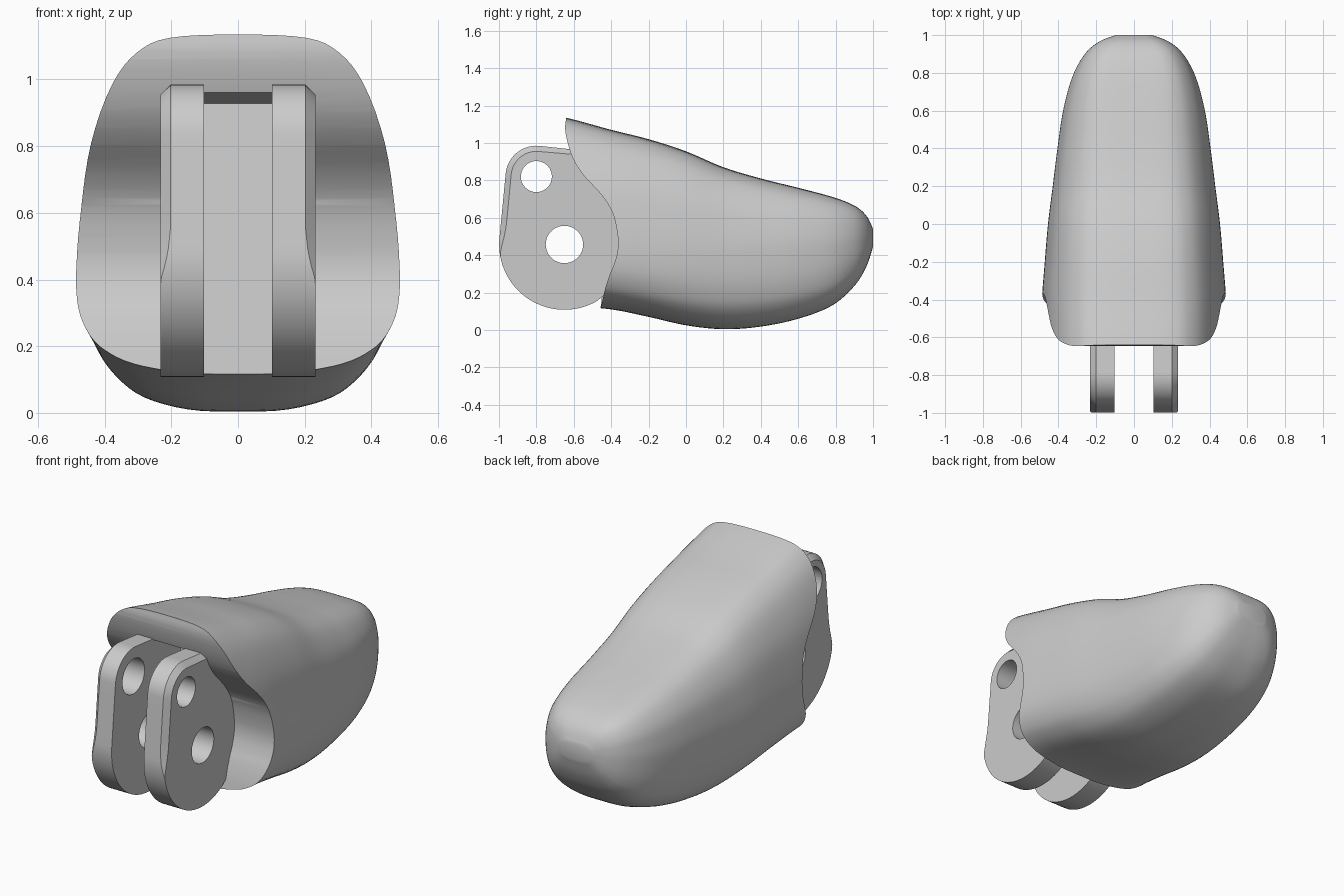
import bpy, bmesh, math
from mathutils import Vector

if "Cube" in bpy.data.objects:
    bpy.data.objects.remove(bpy.data.objects["Cube"])

grey = bpy.data.materials.new("plain_grey")
grey.use_nodes = True
grey.diffuse_color = (0.6, 0.6, 0.6, 1)
grey.node_tree.nodes["Principled BSDF"].inputs["Base Color"].default_value = (0.6, 0.6, 0.6, 1)


def spline(points, steps, closed=False):
    """Catmull-Rom curve through points of any dimension."""
    n = len(points)
    pick = (lambda i: points[i % n]) if closed else (lambda i: points[max(0, min(n - 1, i))])
    result = []
    for i in range(n if closed else n - 1):
        for k in range(steps):
            t = k / steps
            result.append(tuple(
                0.5 * (2 * b + (c - a) * t + (2 * a - 5 * b + 4 * c - d) * t ** 2
                       + (3 * b - a - 3 * c + d) * t ** 3)
                for a, b, c, d in zip(pick(i - 1), pick(i), pick(i + 1), pick(i + 2))))
    if not closed:
        result.append(tuple(points[-1]))
    return result


def ramp(value, start, end):
    return max(0, min(1, (value - start) / (end - start)))


def loft(name, rings):
    """Skin a row of equal rings and cap both ends."""
    bm = bmesh.new()
    loops = [[bm.verts.new(p) for p in ring] for ring in rings]
    count = len(loops[0])
    for a, b in zip(loops, loops[1:]):
        for i in range(count):
            j = (i + 1) % count
            bm.faces.new((a[i], a[j], b[j], b[i]))
    bm.faces.new(loops[0])
    bm.faces.new(loops[-1])
    bmesh.ops.remove_doubles(bm, verts=bm.verts, dist=0.0005)
    bmesh.ops.recalc_face_normals(bm, faces=bm.faces)
    mesh = bpy.data.meshes.new(name)
    bm.to_mesh(mesh)
    bm.free()
    obj = bpy.data.objects.new(name, mesh)
    bpy.context.collection.objects.link(obj)
    mesh.materials.append(grey)
    return obj


def prism(name, profile, x0, x1):
    return loft(name, [[(x, y, z) for y, z in profile] for x in (x0, x1)])


def activate(obj):
    bpy.ops.object.select_all(action='DESELECT')
    obj.select_set(True)
    bpy.context.view_layer.objects.active = obj


def cut(obj, cutter):
    cutter.hide_render = True
    activate(obj)
    mod = obj.modifiers.new("cut", 'BOOLEAN')
    mod.operation = 'DIFFERENCE'
    mod.solver = 'EXACT'
    mod.object = cutter
    bpy.ops.object.modifier_apply(modifier=mod.name)
    bpy.data.objects.remove(cutter)


def smooth(obj, degrees):
    activate(obj)
    bpy.ops.object.shade_smooth_by_angle(angle=math.radians(degrees))


def arc(centre, radius, start, end, steps):
    angles = [math.radians(start + (end - start) * k / steps) for k in range(steps + 1)]
    return [(centre[0] + radius * math.cos(a), centre[1] + radius * math.sin(a)) for a in angles]


# Body: egg-shaped section swept along y (y, top, bottom, half width, widest height)
stations = [
    (-0.75, 1.16, 0.13, 0.492, 0.43), (-0.6, 1.125, 0.125, 0.49, 0.43),
    (-0.4, 1.07, 0.11, 0.487, 0.43), (-0.2, 1.02, 0.07, 0.472, 0.43),
    (0, 0.955, 0.025, 0.455, 0.43), (0.2, 0.87, 0.004, 0.43, 0.43),
    (0.4, 0.81, 0.018, 0.405, 0.44), (0.6, 0.76, 0.06, 0.375, 0.45),
    (0.78, 0.712, 0.13, 0.326, 0.46), (0.9, 0.665, 0.235, 0.26, 0.48),
    (0.965, 0.61, 0.34, 0.185, 0.49), (1.0, 0.54, 0.445, 0.095, 0.5)]
half = [(0.33, -0.985), (0.64, -0.9), (0.82, -0.765), (0.92, -0.6), (0.985, -0.35), (1, 0),
        (0.965, 0.3), (0.9, 0.56), (0.77, 0.79), (0.62, 0.92), (0.42, 0.985)]
section = [(0, -1)] + half + [(0, 1)] + [(-x, z) for x, z in reversed(half)]
section = spline(section, 4, closed=True)
rings = []
for y, top, bottom, width, mid in spline(stations, 5):
    ring = []
    for x, z in section:
        # The section grows boxier toward the tip
        power = 1 - 0.15 * (ramp(y, 0.5, 0.9) if z > 0 else ramp(y, 0, 0.6))
        height = (top - mid) if z > 0 else (mid - bottom)
        ring.append((math.copysign(abs(x) ** power, x) * width, y, mid + z * height))
    rings.append(ring)
body = loft("body", rings)

# Curved front cut of the body
edge = [(-0.64, 1.135), (-0.645, 1.06), (-0.61, 0.93), (-0.55, 0.83), (-0.45, 0.72),
        (-0.39, 0.62), (-0.365, 0.5), (-0.366, 0.42), (-0.385, 0.35), (-0.41, 0.29),
        (-0.435, 0.21), (-0.455, 0.115)]
outline = [(-1.2, 1.4), (-0.64, 1.4)] + spline(edge, 4) + [(-0.455, -0.2), (-1.2, -0.2)]
cut(body, prism("front_cutter", outline, -0.8, 0.8))

# Slot between the lugs, with a leaning back wall
slot = [(-1.1, 1.02), (-0.36, 0.928), (-0.455, 0.115), (-1.1, 0.115)]
cut(body, prism("slot_cutter", slot, -0.11, 0.11))
smooth(body, 35)

# Web filling the gap between the lugs in front of the body
web = [(-0.363, 0.927), (-0.3, 0.92), (-0.3, 0.2), (-0.4, 0.13), (-0.457, 0.118)]
prism("web", web, -0.105, 0.105)

# Lugs: rounded plates with a bevel on the outer edge and two holes
upper, lower = (-0.8, 0.82), (-0.65, 0.457)
corner = arc(upper, 0.165, 84, 174, 12)
base = arc(lower, 0.349, 174, 300, 36)
a, b = Vector(corner[-1]), Vector(base[0])
straight = [tuple(a.lerp(b, k / 6)) for k in range(1, 6)]
profile = [(-0.3, 0.932)] + corner + straight + base + [(-0.3, 0.3)]


def bevel(z):
    return 0.03 * (1 - (1 - ramp(z, 0.4, 0.58)) ** 2)


inset = []
for i, (y, z) in enumerate(profile):
    before, after = profile[i - 1], profile[(i + 1) % len(profile)]
    along = Vector((after[0] - before[0], after[1] - before[1])).normalized()
    inset.append((y - along.y * bevel(z), z + along.x * bevel(z)))

# The pin hole is wider in the right lug
for side, name, pin_radius in ((1, "left_lug", 0.083), (-1, "right_lug", 0.1)):
    lug = loft(name, [
        [(side * 0.102, y, z) for y, z in profile],
        [(side * (0.232 - bevel(z)), y, z) for y, z in profile],
        [(side * 0.232, y, z) for y, z in inset]])
    for centre, radius in ((upper, pin_radius), (lower, 0.1)):
        hole = arc(centre, radius, 0, 350, 35)
        cut(lug, prism("hole_cutter", hole, side * 0.05, side * 0.3))
    smooth(lug, 25)
